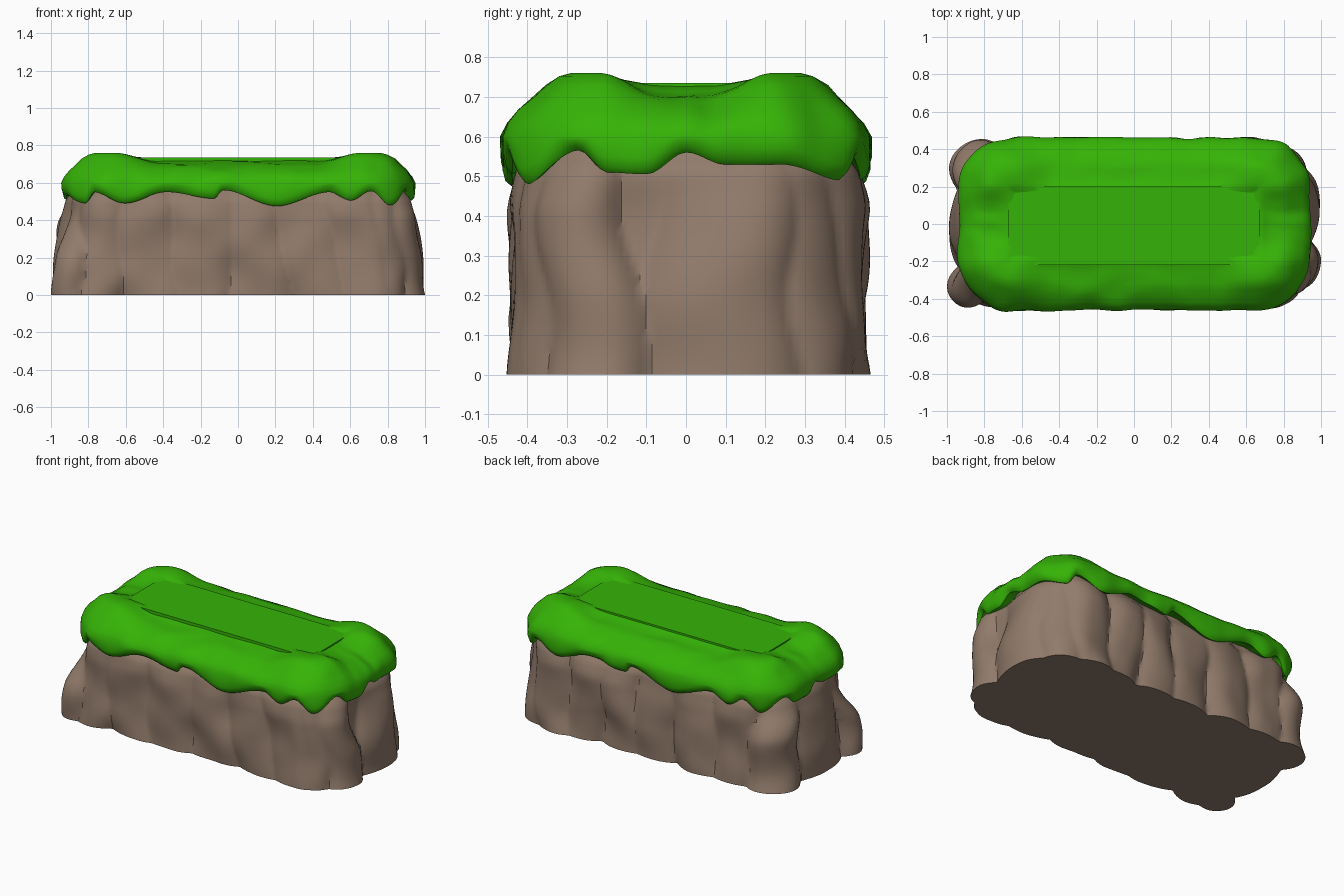
import bpy, bmesh, math, random
from mathutils import Vector, noise

if "Cube" in bpy.data.objects:
    bpy.data.objects.remove(bpy.data.objects["Cube"])

random.seed(4)
N = 320


def material(name, col):
    m = bpy.data.materials.new(name)
    m.diffuse_color = (*col, 1)
    m.use_nodes = True
    m.node_tree.nodes["Principled BSDF"].inputs["Base Color"].default_value = m.diffuse_color
    return m


grass_mat = material("grass green", (0.036, 0.45, 0.002))
rock_mat = material("rock brown", (0.285, 0.198, 0.147))


def outline(hx, hy, r):
    """Evenly spaced points and normals round a rounded rectangle."""
    dense = []
    for k, (sx, sy) in enumerate([(1, 1), (-1, 1), (-1, -1), (1, -1)]):
        for j in range(25):
            a = (k + j / 24) * math.pi / 2
            n = Vector((math.cos(a), math.sin(a)))
            dense.append((Vector((sx * (hx - r), sy * (hy - r))) + n * r, n))
    dense.append(dense[0])
    lens = [(dense[i + 1][0] - dense[i][0]).length for i in range(len(dense) - 1)]
    total, res, i, acc = sum(lens), [], 0, 0.0
    for k in range(N):
        t = total * k / N
        while acc + lens[i] < t:
            acc += lens[i]
            i += 1
        f = (t - acc) / max(lens[i], 1e-9)
        res.append((dense[i][0].lerp(dense[i + 1][0], f),
                    dense[i][1].lerp(dense[i + 1][1], f).normalized()))
    return res, total


def nearest(pts, x, y):
    return min(range(N), key=lambda i: (pts[i][0] - Vector((x, y))).length)


def loft(name, rings, mat, angle):
    bm = bmesh.new()
    vr = [[bm.verts.new(p) for p in ring] for ring in rings]
    for a, b in zip(vr, vr[1:]):
        for i in range(N):
            j = (i + 1) % N
            bm.faces.new((a[i], a[j], b[j], b[i]))
    bm.faces.new(vr[0][::-1])
    bm.faces.new(vr[-1])
    bmesh.ops.recalc_face_normals(bm, faces=bm.faces)
    me = bpy.data.meshes.new(name)
    bm.to_mesh(me)
    bm.free()
    ob = bpy.data.objects.new(name, me)
    bpy.context.collection.objects.link(ob)
    me.materials.append(mat)
    bpy.ops.object.select_all(action='DESELECT')
    ob.select_set(True)
    bpy.context.view_layer.objects.active = ob
    bpy.ops.object.shade_smooth_by_angle(angle=math.radians(angle))
    return ob


def smooth(a, b, x):
    t = min(1, max(0, (x - a) / (b - a)))
    return t * t * (3 - 2 * t)


# rock: overlapping leaning columns bulging from a rounded block
# column = x, y, half width, bulge, lean, height where it fades
columns = [
    (0.93, 0.09, .19, .055, .06, 1), (0.91, -.25, .13, .065, -.15, 1),
    (0.80, -.36, .14, .04, .10, 1), (0.85, .33, .15, .025, -.15, 1),
    (-.93, 0, .20, .055, -.08, 1), (-.88, .32, .16, .095, .15, .6),
    (-.88, -.30, .10, .105, -.1, .5)]
for x, w, lean in [(-.76, .16, .15), (-.5, .19, -.2), (-.2, .2, .1),
                   (.1, .18, -.1), (.38, .19, -.3), (.66, .18, -.2)]:
    columns.append((x, -.4, w, random.uniform(.04, .062), lean, 1))
for x, w, lean in [(.66, .16, -.15), (.42, .16, .2), (.18, .15, -.1),
                   (-.06, .17, .15), (-.35, .18, -.2), (-.64, .18, .12)]:
    columns.append((x, .4, w, random.uniform(.04, .062), lean, 1))

pts, total = outline(.92, .393, .22)
centres = [nearest(pts, c[0], c[1]) * total / N for c in columns]
rings = []
for k in range(25):
    z = .585 * k / 24
    ring = []
    for i, (p, n) in enumerate(pts):
        s, off = i * total / N, 0
        for c, (_, _, w, h, lean, top) in zip(centres, columns):
            mid = c + lean * (z - .25) + .02 * math.sin(z * 13 + c * 7)
            d = abs((s - mid + total / 2) % total - total / 2) / w
            if d < 1:
                wave = 1 + .22 * math.sin(z * 11 + c * 5)
                off = max(off, h * wave * (1 - d ** 2.3) * (1 - smooth(top - .3, top, z)))
        off += .016 * noise.noise(Vector((p.x * 5, p.y * 5, z * 5)))
        off += abs(n.x) * (.04 * (1 - z / .585) ** 2 - .03 * smooth(.1, .55, z))
        # tuck the top in under the grass
        off = off * (1 - .4 * smooth(.4, .53, z)) - .05 * smooth(.50, .585, z)
        q = p + n * off
        ring.append(Vector((q.x, q.y, z)))
    rings.append(ring)
xs = [v.x for r in rings for v in r]
lo, hi = min(xs), max(xs)
for r in rings:
    for v in r:
        v.x = (v.x - lo) / (hi - lo) * 2 - 1
loft("rock_base", rings, rock_mat, 32)

# grass cap: scalloped lip, rounded shoulder, raised corner mounds
pts, total = outline(.935, .455, .28)
front = [(-.87, .49), (-.78, .55), (-.6, .49), (-.38, .55), (-.13, .515), (-.08, .56),
         (.2, .475), (.5, .55), (.6, .505), (.72, .555), (.85, .48)]
side = [(-.3, .565), (-.2, .51), (-.1, .505), (0, .56), (.1, .53), (.24, .53)]
keys = [(nearest(pts, x, -.46), z) for x, z in front]
keys += [(nearest(pts, -x, .46), z) for x, z in front]
keys += [(nearest(pts, .95, y), z) for y, z in side]
keys += [(nearest(pts, -.95, -y), z) for y, z in side]
keys.sort()
keys = [(keys[-1][0] - N, keys[-1][1])] + keys + [(keys[0][0] + N, keys[0][1])]


def lip(i):
    for (a, za), (b, zb) in zip(keys, keys[1:]):
        if a <= i <= b and b > a:
            return za + (zb - za) * smooth(a, b, i)
    return .52


# inset from outline, height at the corner mounds, height along the sides
profile = [(-.006, .60, .60), (.010, .635, .628), (.035, .668, .652), (.07, .70, .672),
           (.10, .73, .69), (.135, .752, .70), (.165, .76, .704), (.20, .76, .708),
           (.235, .757, .716), (.272, .75, .73)]
lips = [lip(i) for i in range(N)]
rings = []
for d, dz in [(.12, .05), (.04, .012), (.016, 0), (.002, .012), (-.006, .04)]:
    rings.append([Vector((*(p - n * d), min(lips[i] + dz, .59)))
                  for i, (p, n) in enumerate(pts)])
for d, h, low in profile:
    ring = []
    for p, n in pts:
        q = p - n * d
        corner = smooth(.42, .66, abs(q.x)) * smooth(.06, .22, abs(q.y))
        bump = noise.noise(Vector((q.x * 5, q.y * 14, h * 8)))
        z = low + (h - low) * corner + .010 * bump * (1 - corner) * smooth(.28, .2, d)
        ring.append(Vector((q.x, q.y, z)))
    rings.append(ring)
rings.append([Vector((v.x * .85, v.y * .7, .70)) for v in rings[-1]])
for r in rings[1:10]:
    for v in r:
        w = .014 * noise.noise(Vector((v.x * 7, v.y * 7, v.z * 6)))
        v.x += w * (1 if v.x > 0 else -1) * min(1, abs(v.x) * 3)
        v.y += w * (1 if v.y > 0 else -1) * min(1, abs(v.y) * 5)
loft("grass_cap", rings, grass_mat, 45)

# flat lawn in the middle of the cap
bpy.ops.mesh.primitive_cube_add(size=1, location=(0, -.01, .6925))
lawn = bpy.context.object
lawn.name = "flat_lawn"
lawn.scale = (1.34, .42, .085)
bpy.ops.object.transform_apply(location=True, rotation=False, scale=True)
lawn.data.materials.append(grass_mat)
